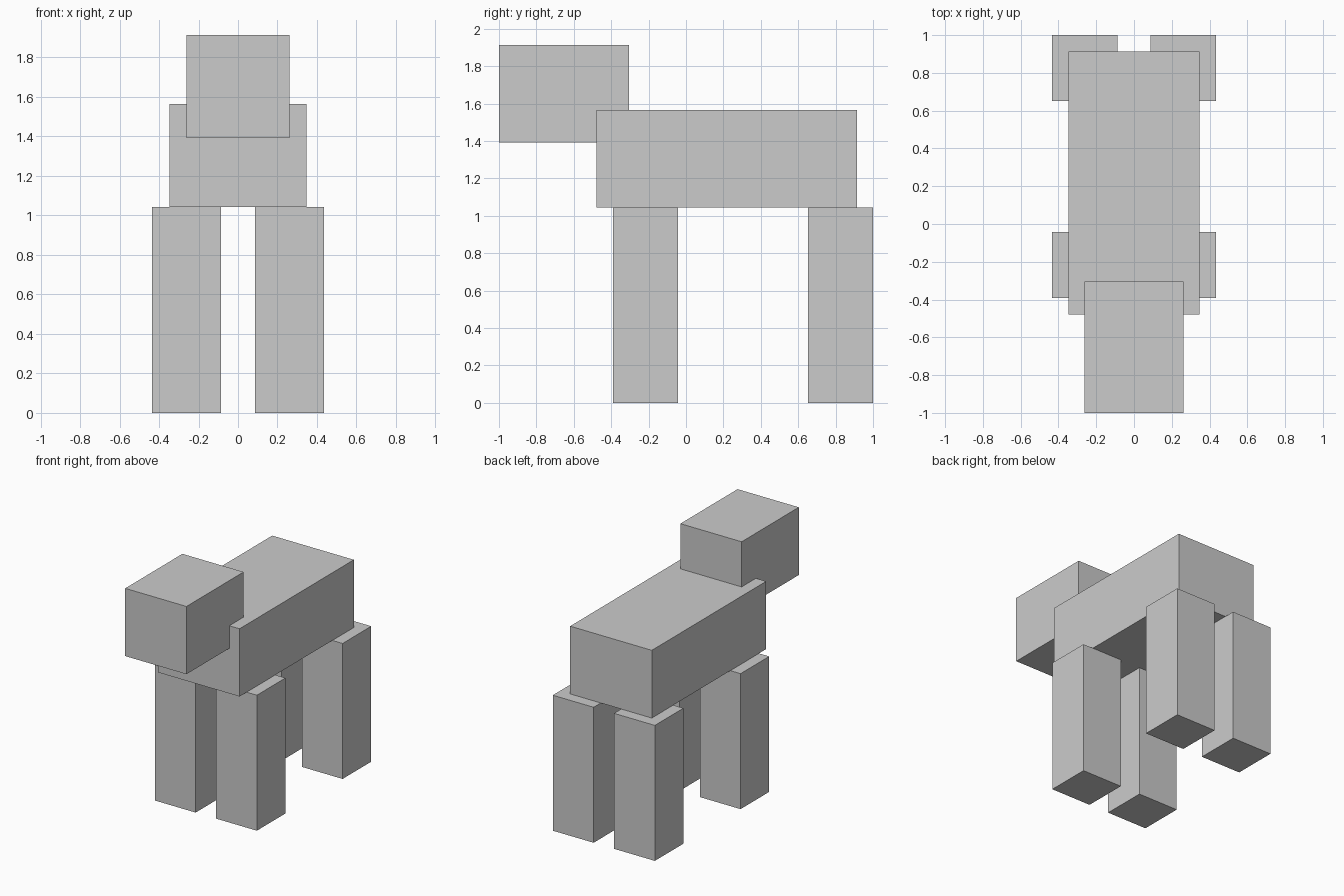
import bpy
import bmesh
from mathutils import Vector

if "Cube" in bpy.data.objects:
    bpy.data.objects.remove(bpy.data.objects["Cube"])

U = 2 / 23  # the model sits on a grid of 23 units along its length


def box(name, lo, hi):
    """Box between two corners in grid units (y measured from the nose)."""
    lo = Vector((lo[0], lo[1] - 11.5, lo[2])) * U
    hi = Vector((hi[0], hi[1] - 11.5, hi[2])) * U
    mesh = bpy.data.meshes.new(name)
    bm = bmesh.new()
    bmesh.ops.create_cube(bm, size=1)
    size, centre = hi - lo, (lo + hi) / 2
    for v in bm.verts:
        v.co = v.co * size + centre
    bm.to_mesh(mesh)
    bm.free()
    obj = bpy.data.objects.new(name, mesh)
    bpy.context.collection.objects.link(obj)
    return obj


# Head and body
box("head", (-3, 0, 16), (3, 8, 22))
box("body", (-4, 6, 12), (4, 22, 18))

# Four legs
for end, y in (("front", 7), ("back", 19)):
    for side, x in (("left", 1), ("right", -5)):
        box(f"{end}_{side}_leg", (x, y, 0), (x + 4, y + 4, 12))
